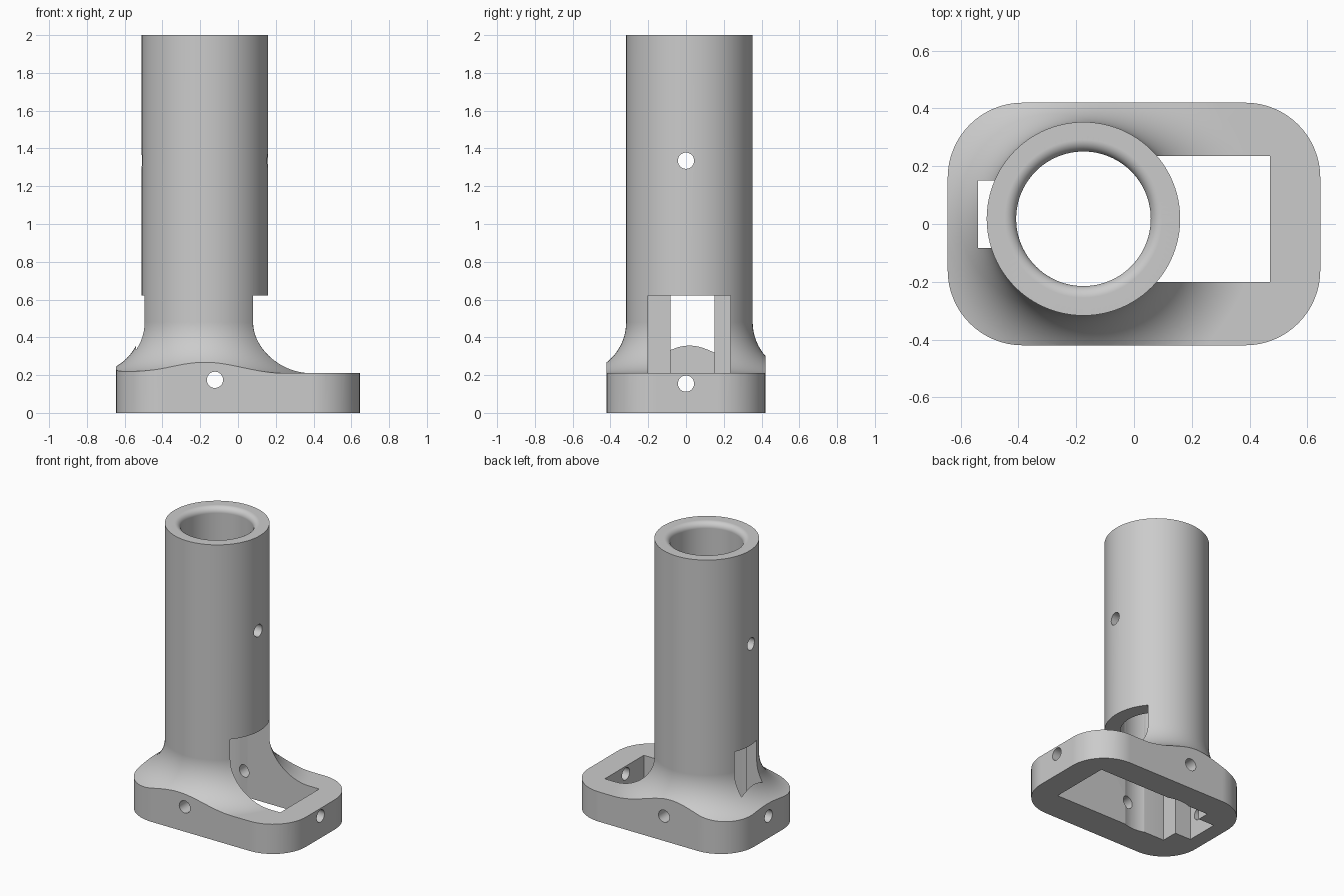
import bpy, bmesh, math
from mathutils import Matrix, Vector

cube = bpy.data.objects.get("Cube")
if cube:
    bpy.data.objects.remove(cube)

AXIS = Vector((-0.175, 0.018, 0))   # centre line of the tube
TUBE_R, BORE_R = 0.335, 0.233
BASE_TOP, FLARE, LIP = 0.21, 0.27, 0.04
TOP = 2.0


def make_object(name, bm):
    bmesh.ops.recalc_face_normals(bm, faces=bm.faces)
    mesh = bpy.data.meshes.new(name)
    bm.to_mesh(mesh)
    bm.free()
    obj = bpy.data.objects.new(name, mesh)
    bpy.context.collection.objects.link(obj)
    return obj


def arc(cx, cy, r, start, end, steps):
    angles = [math.radians(start + (end - start) * i / steps) for i in range(steps + 1)]
    return [(cx + r * math.cos(a), cy + r * math.sin(a)) for a in angles]


def lathe(name, profile, steps=96):
    """Revolve (radius, z) points that start and end on the tube's axis."""
    bm = bmesh.new()
    verts = [bm.verts.new(AXIS + Vector((r, 0, z))) for r, z in profile]
    edges = [bm.edges.new(pair) for pair in zip(verts, verts[1:])]
    bmesh.ops.spin(bm, geom=verts + edges, cent=AXIS, axis=(0, 0, 1),
                   angle=math.tau, steps=steps, use_merge=False)
    bmesh.ops.remove_doubles(bm, verts=bm.verts, dist=0.0001)
    return make_object(name, bm)


def prism(name, outline, z0, z1):
    bm = bmesh.new()
    face = bm.faces.new([bm.verts.new((x, y, z0)) for x, y in outline])
    top = bmesh.ops.extrude_face_region(bm, geom=[face])["geom"]
    bmesh.ops.translate(bm, vec=(0, 0, z1 - z0),
                        verts=[v for v in top if isinstance(v, bmesh.types.BMVert)])
    return make_object(name, bm)


def box(name, x0, x1, y0, y1, z0, z1):
    return prism(name, [(x0, y0), (x1, y0), (x1, y1), (x0, y1)], z0, z1)


def pin(name, axis, centre, radius=0.043, length=2):
    bm = bmesh.new()
    turn = Matrix.Rotation(math.pi / 2, 4, "Y" if axis == "X" else "X")
    bmesh.ops.create_cone(bm, cap_ends=True, segments=32, radius1=radius, radius2=radius,
                          depth=length, matrix=Matrix.Translation(centre) @ turn)
    return make_object(name, bm)


# Tube flowing through a concave flare into a wide flat slab
flare = arc(TUBE_R + FLARE, BASE_TOP + FLARE, FLARE, 270, 180, 20)
body = lathe("tube_stand", [(0, -0.1), (1.2, -0.1), (1.2, BASE_TOP)] + flare
             + [(TUBE_R, TOP), (0, TOP)])

# Rounded rectangular outline that trims the slab and flare
hx, hy, corner = 0.645, 0.42, 0.26
outline = []
for i, (sx, sy) in enumerate([(1, 1), (-1, 1), (-1, -1), (1, -1)]):
    outline += arc(sx * (hx - corner), sy * (hy - corner), corner, 90 * i, 90 * i + 90, 16)
trim = prism("base_outline", outline, 0, TOP + 0.2)

# Bore with a rounded mouth, pockets and cross holes
mouth = arc(BORE_R + LIP, TOP - LIP, LIP, 180, 90, 8)
cutters = [
    lathe("bore", [(0, -0.2), (BORE_R, -0.2)] + mouth
          + [(BORE_R + LIP, TOP + 0.1), (0, TOP + 0.1)]),
    box("wide_pocket", -0.415, 0.47, -0.2, 0.235, -0.2, 0.622),
    box("narrow_pocket", -0.54, 0, -0.083, 0.15, -0.2, 0.622),
    pin("tube_hole", "X", (0, 0, 1.335)),
    pin("base_end_hole", "X", (0, 0, 0.155)),
    pin("base_side_hole", "Y", (-0.122, 0, 0.175)),
]
for tool in [trim] + cutters:
    tool.hide_render = True
    mod = body.modifiers.new(tool.name, "BOOLEAN")
    mod.operation = "INTERSECT" if tool is trim else "DIFFERENCE"
    mod.solver = "EXACT"
    mod.object = tool

# Bake the cuts and drop the cutters
bpy.context.view_layer.update()
graph = bpy.context.evaluated_depsgraph_get()
baked = bpy.data.meshes.new_from_object(body.evaluated_get(graph))
body.modifiers.clear()
body.data = baked
for tool in [trim] + cutters:
    bpy.data.objects.remove(tool)

# Single plain grey
grey = bpy.data.materials.new("plain_grey")
grey.use_nodes = True
colour = (0.6, 0.6, 0.6, 1)
grey.diffuse_color = colour
grey.node_tree.nodes["Principled BSDF"].inputs["Base Color"].default_value = colour
baked.materials.clear()
baked.materials.append(grey)

# Smooth curved walls, crisp edges
bpy.ops.object.select_all(action="DESELECT")
body.select_set(True)
bpy.context.view_layer.objects.active = body
bpy.ops.object.shade_smooth_by_angle(angle=math.radians(30))
weighted = body.modifiers.new("even_shading", "WEIGHTED_NORMAL")
weighted.keep_sharp = True
